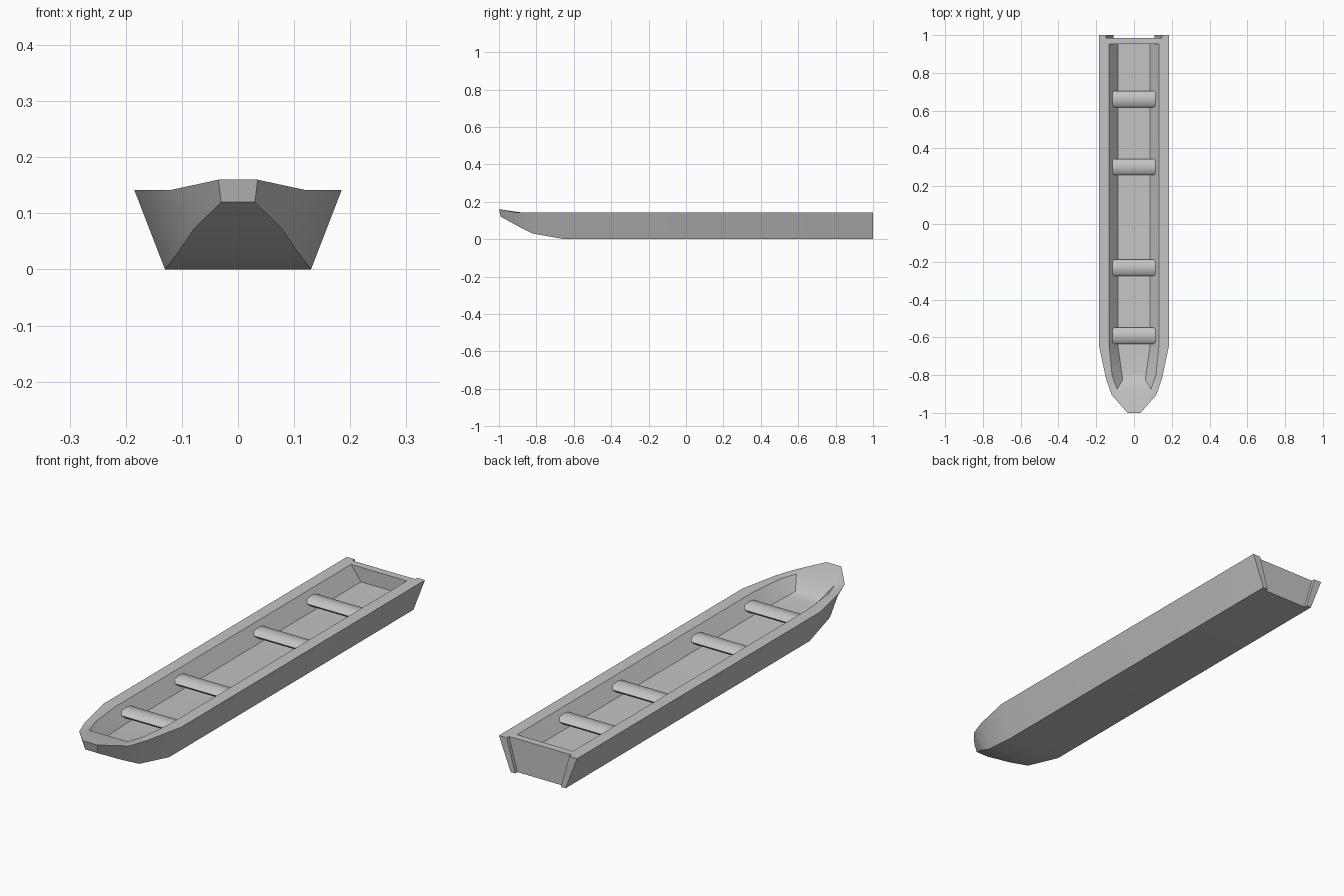
import bpy, math
from math import radians, cos, sin

cube = bpy.data.objects.get("Cube")
if cube:
    bpy.data.objects.remove(cube, do_unlink=True)

grey = bpy.data.materials.new("hull grey")
grey.use_nodes = True
COLOUR = (0.55, 0.55, 0.55, 1)
grey.diffuse_color = COLOUR
grey.node_tree.nodes["Principled BSDF"].inputs["Base Color"].default_value = COLOUR


def make(name, verts, faces, smooth=40):
    me = bpy.data.meshes.new(name)
    me.from_pydata(verts, [], faces)
    me.materials.append(grey)
    ob = bpy.data.objects.new(name, me)
    bpy.context.scene.collection.objects.link(ob)
    bpy.ops.object.select_all(action='DESELECT')
    ob.select_set(True)
    bpy.context.view_layer.objects.active = ob
    bpy.ops.object.mode_set(mode='EDIT')
    bpy.ops.mesh.select_all(action='SELECT')
    bpy.ops.mesh.normals_make_consistent(inside=False)
    bpy.ops.object.mode_set(mode='OBJECT')
    bpy.ops.object.shade_smooth_by_angle(angle=radians(smooth))
    return ob


# Hull: (y, half width, z) of the gunwale, chine, cockpit floor, cockpit rim
stations = [
    ((.985, .185, .142), (.985, .13, 0), (.953, .085, .08), (.953, .132, .142)),
    ((-.645, .185, .142), (-.65, .13, 0), (-.645, .085, .08), (-.645, .132, .142)),
    ((-.82, .148, .142), (-.82, .107, .03), (-.78, .066, .091), (-.80, .116, .142)),
    ((-.905, .118, .142), (-.905, .078, .073), (-.825, .06, .095), (-.875, .09, .142)),
]
verts, faces = [], []
for top, chine, floor, rim in stations:
    for s, pts in ((-1, (top, chine)), (1, (chine, top, rim, floor)), (-1, (floor, rim))):
        verts += [(s * w, y, z) for y, w, z in pts]
for i in range(len(stations) - 1):
    a, b = 8 * i, 8 * i + 8
    for k in range(8):
        n = (k + 1) % 8
        faces.append((a + k, a + n, b + n, b + k))
# Transom, stern rim and cockpit end walls
e = 8 * (len(stations) - 1)
faces += [(0, 1, 2, 3), (0, 3, 4, 7), (4, 5, 6, 7), (e + 4, e + 5, e + 6, e + 7)]
# Raised bow tip
t = len(verts)
verts += [(-.035, -1, .16), (-.03, -.99, .12), (.03, -.99, .12), (.035, -1, .16)]
faces += [(e + k, e + k + 1, t + k + 1, t + k) for k in range(3)]
faces += [(t, t + 1, t + 2, t + 3), (e, t, e + 7), (e + 3, e + 4, t + 3),
          (e + 4, e + 7, t, t + 3)]
hull = make("hull", verts, faces)

# Blend the chines away towards the bow
bow = {base + k for base in (e - 8, e, t) for k in range(4)}
sharp = hull.data.attributes["sharp_edge"].data
for edge in hull.data.edges:
    if bow.issuperset(edge.vertices) and min(verts[v][2] for v in edge.vertices) < .13:
        sharp[edge.index].value = False

# Sloping posts at the stern corners
for s, side in ((1, "left"), (-1, "right")):
    prof = [(.185, .142), (.13, 0), (.108, 0), (.148, .142)]
    v = [(s * x, y, z) for y in (.985, 1) for x, z in prof]
    f = [(0, 1, 2, 3), (4, 5, 6, 7)]
    f += [(k, (k + 1) % 4, 4 + (k + 1) % 4, 4 + k) for k in range(4)]
    make(side + "_stern_post", v, f, 30)

# Rounded thwarts across the cockpit
N = 8
for i, y in enumerate((-.592, -.232, .302, .661)):
    ring = [(cos(2 * math.pi * k / N) * .043, sin(2 * math.pi * k / N) * .018)
            for k in range(N)]
    v = [(x, y + dy, .108 + dz) for x in (-.115, .115) for dy, dz in ring]
    f = [tuple(range(N)), tuple(range(N, 2 * N))]
    f += [(k, (k + 1) % N, N + (k + 1) % N, N + k) for k in range(N)]
    make("thwart_%d" % (i + 1), v, f, 75)
